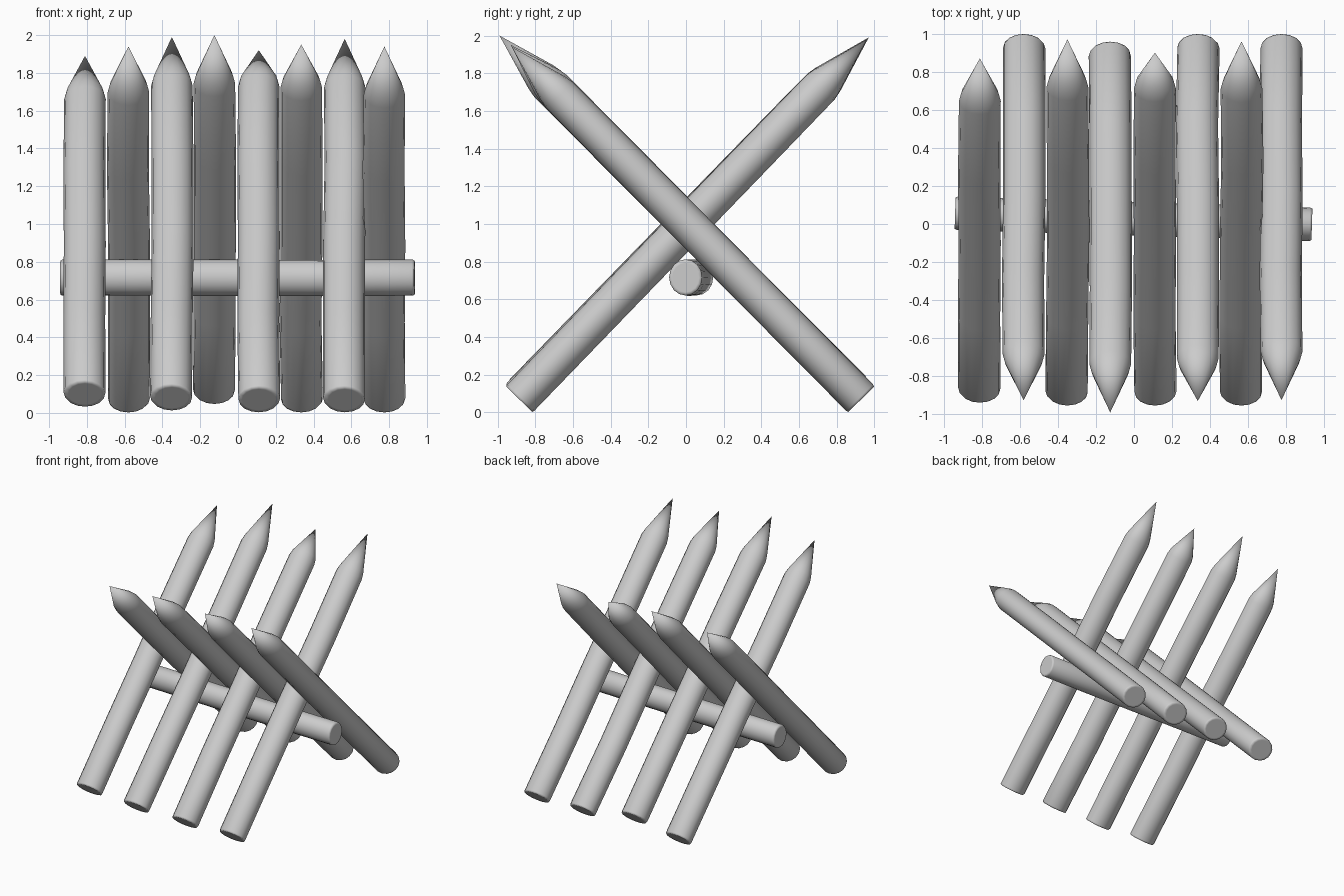
import bpy, bmesh, math, random
from mathutils import Vector

random.seed(4)
cube = bpy.data.objects.get("Cube")
if cube:
    bpy.data.objects.remove(cube, do_unlink=True)

# One plain grey for all the timber
wood = bpy.data.materials.new("plain_grey")
GREY = (0.6, 0.6, 0.6, 1)
wood.diffuse_color = GREY
wood.use_nodes = True
wood.node_tree.nodes["Principled BSDF"].inputs["Base Color"].default_value = GREY

SIDES = 16


def log(name, start, end, side, r_side, r_up, profile, wobble, tip=None):
    """Loft rings along start-end; profile holds (distance, radius factor)."""
    axis = (end - start).normalized()
    up = axis.cross(side).normalized()
    bm = bmesh.new()
    rings = []
    for dist, scale in profile:
        centre = start + axis * dist
        if scale == 1:
            centre += side * random.uniform(-wobble, wobble)
        ring = []
        for i in range(SIDES):
            a = math.tau * i / SIDES
            ring.append(bm.verts.new(centre + side * (r_side * scale * math.cos(a))
                                     + up * (r_up * scale * math.sin(a))))
        rings.append(ring)
    for low, high in zip(rings, rings[1:]):
        for i in range(SIDES):
            j = (i + 1) % SIDES
            bm.faces.new((low[i], low[j], high[j], high[i]))
    bm.faces.new(rings[0][::-1])
    if tip is None:
        bm.faces.new(rings[-1])
    else:
        point = bm.verts.new(tip)
        for i in range(SIDES):
            bm.faces.new((rings[-1][i], rings[-1][(i + 1) % SIDES], point))
    bmesh.ops.recalc_face_normals(bm, faces=bm.faces[:])
    for face in bm.faces:
        face.smooth = True
    mesh = bpy.data.meshes.new(name)
    bm.to_mesh(mesh)
    bm.free()
    mesh.materials.append(wood)
    obj = bpy.data.objects.new(name, mesh)
    bpy.context.collection.objects.link(obj)


# Sharpened stakes: x, foot y, foot z, tip y, tip z, point length
stakes = {
    "front_stake": [(-0.81, -0.87, 0.10, 0.87, 1.89, 0.29),
                    (-0.35, -0.885, 0.08, 0.97, 1.99, 0.33),
                    (0.11, -0.885, 0.07, 0.90, 1.92, 0.24),
                    (0.565, -0.885, 0.07, 0.96, 1.98, 0.33)],
    "back_stake": [(-0.58, 0.93, 0.07, -0.925, 1.94, 0.31),
                   (-0.125, 0.89, 0.115, -0.99, 2.0, 0.33),
                   (0.335, 0.93, 0.07, -0.93, 1.95, 0.29),
                   (0.775, 0.93, 0.07, -0.925, 1.94, 0.33)],
}
for group, rows in stakes.items():
    for n, (x, y0, z0, y1, z1, point) in enumerate(rows, 1):
        foot, tip = Vector((x, y0, z0)), Vector((x, y1, z1))
        shaft = (tip - foot).length - point
        profile = [(0, 0.8), (0, 0.96), (0.012, 1)]
        profile += [(shaft * k / 4, 1) for k in range(1, 4)]
        profile += [(shaft - 0.03, 0.99), (shaft + 0.02, 0.9)]
        log(f"{group}_{n}", foot, tip, Vector((1, 0, 0)), 0.111, 0.1,
            profile, 0.005, tip)

# Cross rail lying in the crook of the stakes
left, right = Vector((-0.94, 0.057, 0.715)), Vector((0.935, -0.002, 0.715))
length = (right - left).length
ends = [(0, 0.8), (0, 0.94), (0.012, 1)]
rail = ends + [(length * k / 4, 1) for k in range(1, 4)]
rail += [(length - d, s) for d, s in reversed(ends)]
log("cross_rail", left, right, Vector((0, 0, 1)), 0.096, 0.088, rail, 0.002)
